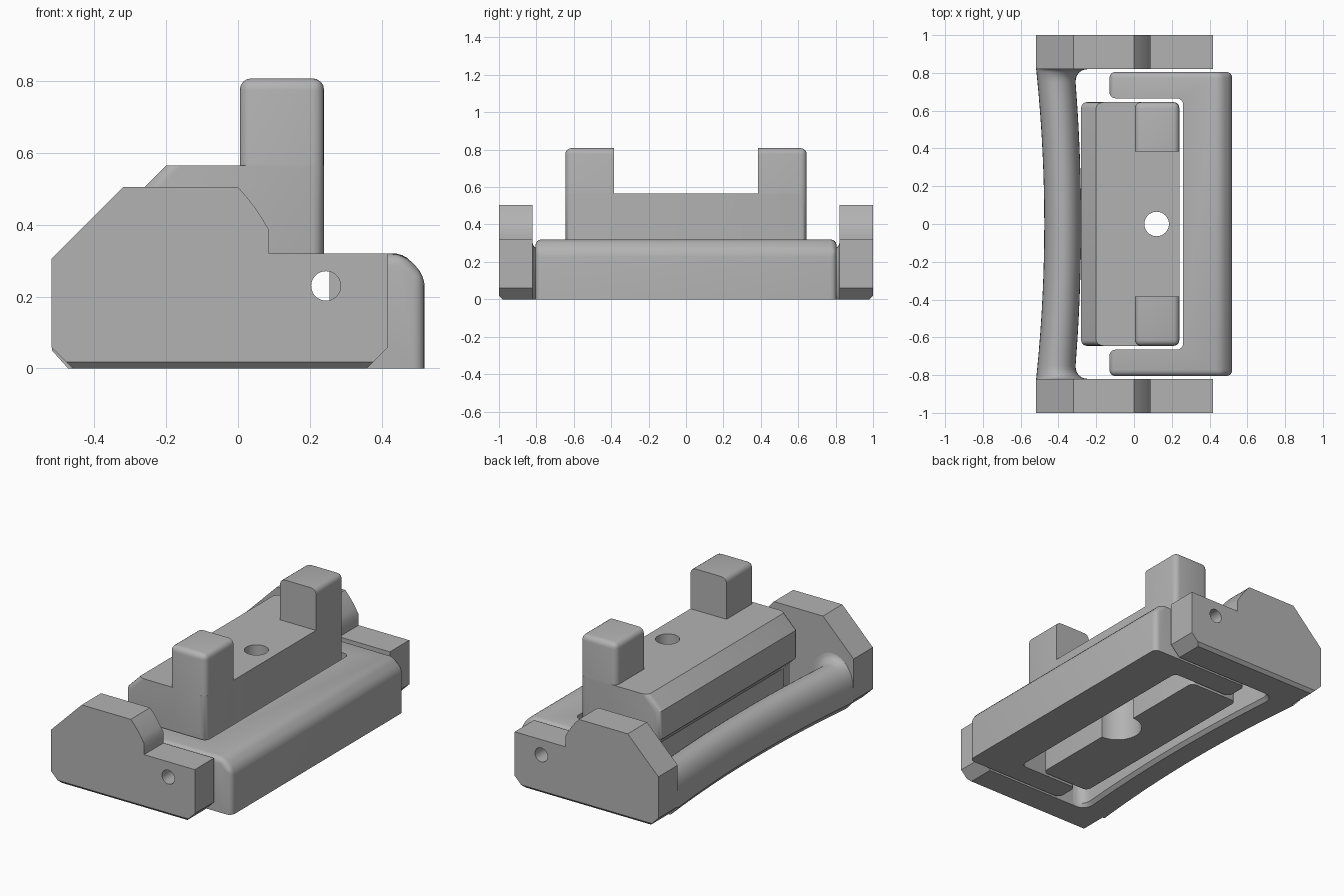
import bpy, bmesh, math
from mathutils import Matrix

cube = bpy.data.objects.get("Cube")
if cube:
    bpy.data.objects.remove(cube, do_unlink=True)

grey = bpy.data.materials.new("plain grey")
grey.use_nodes = True
grey.diffuse_color = (0.45, 0.45, 0.45, 1)
grey.node_tree.nodes["Principled BSDF"].inputs["Base Color"].default_value = grey.diffuse_color


def finish(name, bm):
    bmesh.ops.recalc_face_normals(bm, faces=bm.faces)
    mesh = bpy.data.meshes.new(name)
    bm.to_mesh(mesh)
    bm.free()
    mesh.materials.append(grey)
    obj = bpy.data.objects.new(name, mesh)
    bpy.context.collection.objects.link(obj)
    return obj


def activate(obj):
    bpy.ops.object.select_all(action='DESELECT')
    obj.select_set(True)
    bpy.context.view_layer.objects.active = obj


def prism(points, axis, low, high):
    """Extrude a flat outline along y (outline in x, z) or z (outline in x, y)."""
    bm = bmesh.new()
    place = (lambda a, b: (a, low, b)) if axis == 'Y' else (lambda a, b: (a, b, low))
    face = bm.faces.new([bm.verts.new(place(*p)) for p in points])
    new = bmesh.ops.extrude_face_region(bm, geom=[face])["geom"]
    step = (0, high - low, 0) if axis == 'Y' else (0, 0, high - low)
    bmesh.ops.translate(bm, vec=step, verts=[v for v in new if isinstance(v, bmesh.types.BMVert)])
    bmesh.ops.recalc_face_normals(bm, faces=bm.faces)
    return bm


def bevel(bm, rule, offset, segments):
    """Bevel the edges whose two ends both fit the rule."""
    edges = [e for e in bm.edges if rule(e.verts[0].co, e.verts[1].co)]
    bmesh.ops.bevel(bm, geom=edges, offset=offset, segments=segments,
                    profile=0.5, affect='EDGES', clamp_overlap=True)


def bore(obj, radius, depth, centre, axis='Z'):
    bm = bmesh.new()
    bmesh.ops.create_cone(bm, cap_ends=True, segments=40, radius1=radius, radius2=radius, depth=depth)
    if axis == 'Y':
        bmesh.ops.rotate(bm, matrix=Matrix.Rotation(math.pi / 2, 3, 'X'), verts=bm.verts)
    bmesh.ops.translate(bm, vec=centre, verts=bm.verts)
    cutter = finish("cutter", bm)
    cutter.hide_render = True
    mod = obj.modifiers.new("bore", 'BOOLEAN')
    mod.operation, mod.solver, mod.object = 'DIFFERENCE', 'EXACT', cutter
    activate(obj)
    bpy.ops.object.modifier_apply(modifier=mod.name)
    bpy.data.objects.remove(cutter, do_unlink=True)


def near(a, b):
    return abs(a - b) < 0.002


parts = []

# End brackets with a curved shoulder, bottom chamfer and pin hole
outline = [(-0.46, 0), (-0.52, 0.06), (-0.52, 0.305), (-0.32, 0.505), (0, 0.505), (0.025, 0.477),
           (0.048, 0.447), (0.068, 0.417), (0.087, 0.385), (0.087, 0.32),
           (0.418, 0.32), (0.418, 0.06), (0.358, 0)]
for side, label in ((-1, "front"), (1, "back")):
    low, high = sorted((side * 0.82, side))
    bm = prism(outline, 'Y', low, high)
    bevel(bm, lambda a, b: near(a.y, side) and near(b.y, side) and a.z + b.z < 0.01, 0.018, 1)
    bracket = finish(label + "_end_bracket", bm)
    bore(bracket, 0.041, 0.4, (0.245, side * 0.91, 0.23), 'Y')
    parts.append(bracket)

# Bowed handle bar, flat underneath and flared where it meets the brackets
bm = bmesh.new()
rings = []
stations = [i * 0.075 for i in range(11)] + [0.77, 0.785, 0.8, 0.81, 0.817, 0.82]
for y in [-s for s in reversed(stations[1:])] + stations:
    bow = (y / 0.82) ** 2
    rise = max(0, abs(y) - 0.75)
    flare = 0.07 - math.sqrt(max(0, 0.07 ** 2 - rise ** 2))
    outer, inner, top = -0.475 - 0.043 * bow, -0.28 - 0.035 * bow + flare, 0.26 + flare * 0.6
    mid, half = (outer + inner) / 2, (inner - outer) / 2
    ring = [(mid + half - 0.02, 0), (mid + half, 0.02)]
    for i in range(17):
        t = math.pi * i / 16
        ring.append((mid + half * math.cos(t), 0.13 + (top - 0.13) * math.sin(t)))
    ring += [(mid - half, 0.05), (mid - half + 0.045, 0)]
    rings.append([bm.verts.new((x, y, z)) for x, z in ring])
for a, b in zip(rings, rings[1:]):
    for i in range(len(a)):
        j = (i + 1) % len(a)
        bm.faces.new((a[i], a[j], b[j], b[i]))
bm.faces.new(rings[0])
bm.faces.new(rings[-1])
parts.append(finish("handle_bar", bm))

# U-shaped frame around the centre block
u_shape = [(-0.13, -0.805), (0.52, -0.805), (0.52, 0.805), (-0.13, 0.805),
           (-0.13, 0.665), (0.26, 0.665), (0.26, -0.665), (-0.13, -0.665)]
bm = prism(u_shape, 'Z', 0, 0.32)
bevel(bm, lambda a, b: near(a.x, 0.52) and near(b.x, 0.52) and a.z + b.z > 0.6, 0.06, 1)


def frame_edge(a, b):
    m = (a + b) / 2
    if m.z < 0.01:
        return False
    if near(a.z, b.z):
        return not (near(m.x, 0.26) or (near(abs(a.y), 0.665) and near(abs(b.y), 0.665)))
    return True


bevel(bm, frame_edge, 0.032, 4)
frame = finish("u_frame", bm)
for side in (-1, 1):
    bore(frame, 0.041, 0.3, (0.245, side * 0.8, 0.23), 'Y')
parts.append(frame)

# Centre block with a narrow foot
section = [(-0.2, 0), (-0.2, 0.24), (-0.28, 0.32), (-0.28, 0.485), (-0.2, 0.565),
           (0.24, 0.565), (0.24, 0.3), (0.12, 0.2), (0.12, 0)]
bm = prism(section, 'Y', -0.645, 0.645)
bevel(bm, lambda a, b: near(abs(a.y), 0.645) and near(a.y, b.y) and a.z + b.z > 0.01
      and not (near(a.z, 0.565) and near(b.z, 0.565)), 0.03, 4)
block = finish("centre_block", bm)
bore(block, 0.065, 2, (0.12, 0, 0.3))
bore(block, 0.135, 0.6, (0.12, 0, 0))
parts.append(block)

# Upright posts on the block
for side, label in ((-1, "front"), (1, "back")):
    low, high = sorted((side * 0.385, side * 0.645))
    bm = prism([(0.005, 0.33), (0.005, 0.808), (0.24, 0.808), (0.24, 0.33)], 'Y', low, high)

    def post_edge(a, b):
        inner = near(a.y, side * 0.385) and near(b.y, side * 0.385)
        return not inner and a.z + b.z > 0.7

    bevel(bm, post_edge, 0.032, 4)
    parts.append(finish(label + "_post", bm))

for part in parts:
    activate(part)
    bpy.ops.object.shade_smooth_by_angle(angle=math.radians(32))
